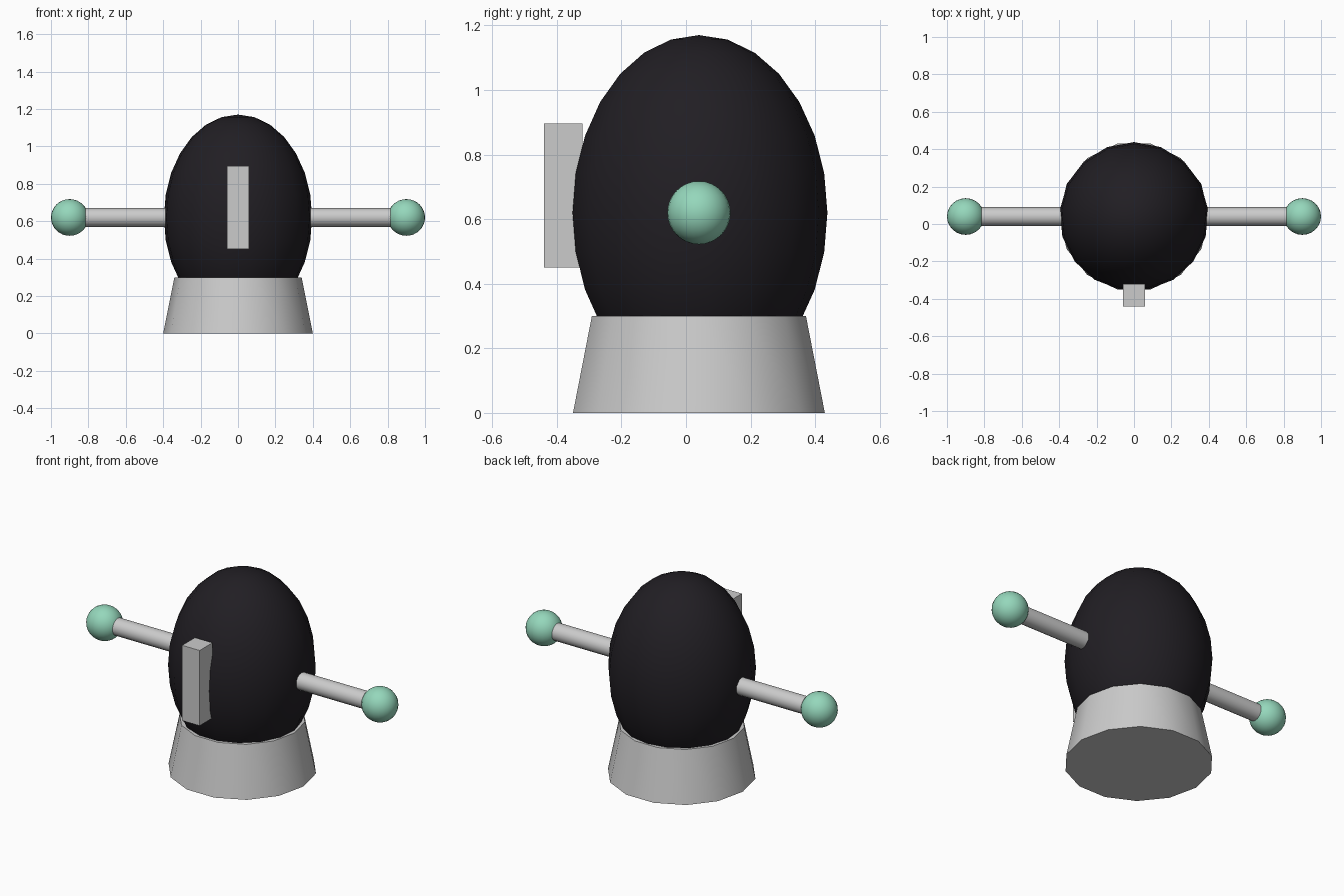
import bpy
import bmesh
from math import pi, radians
from mathutils import Matrix, Vector

if "Cube" in bpy.data.objects:
    bpy.data.objects.remove(bpy.data.objects["Cube"])

CY, CZ = 0.04, 0.62  # body centre


def colour(name, rgb):
    m = bpy.data.materials.new(name)
    m.diffuse_color = (*rgb, 1.0)
    m.use_nodes = True
    m.node_tree.nodes["Principled BSDF"].inputs["Base Color"].default_value = m.diffuse_color
    return m


def finish(name, bm, mat=None):
    mesh = bpy.data.meshes.new(name)
    bm.to_mesh(mesh)
    bm.free()
    ob = bpy.data.objects.new(name, mesh)
    bpy.context.collection.objects.link(ob)
    if mat:
        mesh.materials.append(mat)
    bpy.ops.object.select_all(action='DESELECT')
    ob.select_set(True)
    bpy.context.view_layer.objects.active = ob
    bpy.ops.object.shade_smooth_by_angle(angle=radians(30))
    return ob


def ellipsoid(name, centre, radii, segments, rings, mat):
    bm = bmesh.new()
    mtx = Matrix.Translation(centre) @ Matrix.Diagonal((*radii, 1.0))
    bmesh.ops.create_uvsphere(bm, u_segments=segments, v_segments=rings, radius=1, matrix=mtx)
    return finish(name, bm, mat)


def frustum(name, centre, r1, r2, depth, segments, rot):
    bm = bmesh.new()
    bmesh.ops.create_cone(bm, cap_ends=True, segments=segments, radius1=r1, radius2=r2,
                          depth=depth, matrix=Matrix.Translation(centre) @ rot)
    return finish(name, bm)


black = colour("black", (0.015, 0.013, 0.017))
green = colour("mint", (0.30, 0.68, 0.50))

# Egg-shaped body
ellipsoid("body", (0, CY, CZ), (0.398, 0.398, 0.55), 17, 14, black)

# Tapered base
frustum("base", (0, CY, 0.15), 0.40, 0.34, 0.30, 14, Matrix.Rotation(pi / 2, 4, 'Z'))

# Upright block on the front
bm = bmesh.new()
bmesh.ops.create_cube(bm, size=1, matrix=Matrix.Translation((0, -0.38, 0.673))
                      @ Matrix.Diagonal((0.115, 0.12, 0.445, 1)))
finish("front_block", bm)

# Arms with ball ends
for side, s in (("right", 1), ("left", -1)):
    frustum(f"arm_{side}", (s * 0.6, CY, CZ), 0.05, 0.05, 0.5, 16,
            Matrix.Rotation(pi / 2, 4, 'Y'))
    ellipsoid(f"ball_{side}", (s * 0.9, CY, CZ), (0.1, 0.098, 0.098), 24, 16, green)
